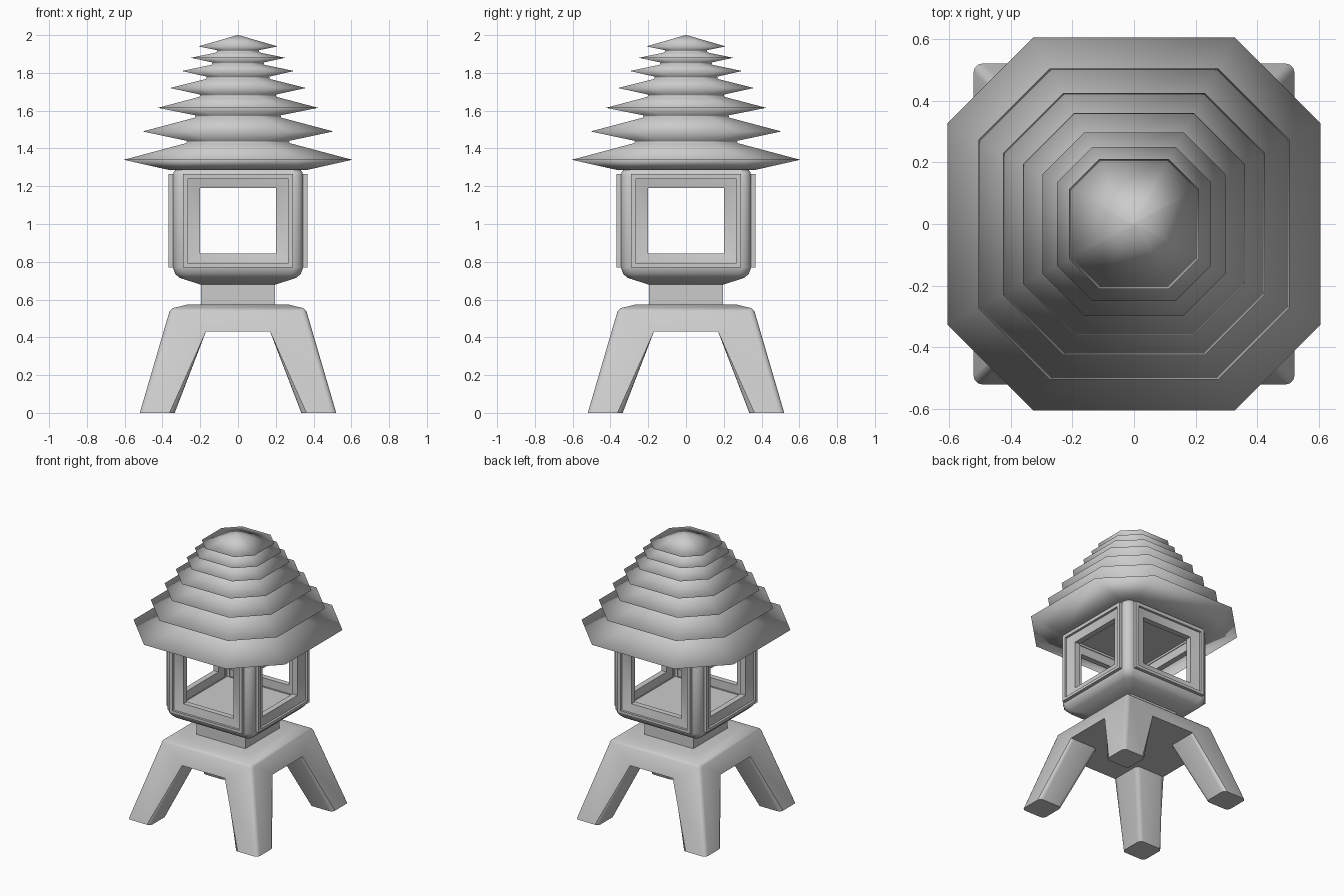
import bpy, bmesh, math
from mathutils import Matrix

if "Cube" in bpy.data.objects:
    bpy.data.objects.remove(bpy.data.objects["Cube"])


def finish(name, bm, angle=30):
    bmesh.ops.recalc_face_normals(bm, faces=bm.faces)
    me = bpy.data.meshes.new(name)
    bm.to_mesh(me)
    bm.free()
    ob = bpy.data.objects.new(name, me)
    bpy.context.collection.objects.link(ob)
    select(ob)
    if angle:
        bpy.ops.object.shade_smooth_by_angle(angle=math.radians(angle))
    return ob


def select(ob):
    bpy.ops.object.select_all(action='DESELECT')
    ob.select_set(True)
    bpy.context.view_layer.objects.active = ob


def loft(bm, rings, wrap=False):
    rows = [[bm.verts.new(p) for p in r] for r in rings]
    n = len(rows[0])
    pairs = list(zip(rows, rows[1:]))
    if wrap:
        pairs.append((rows[-1], rows[0]))
    for a, b in pairs:
        for i in range(n):
            j = (i + 1) % n
            bm.faces.new((a[i], a[j], b[j], b[i]))
    if not wrap:
        bm.faces.new(rows[0][::-1])
        bm.faces.new(rows[-1])


def octagon(r, z, k=0.54):
    c = r * k
    return [(r, -c, z), (r, c, z), (c, r, z), (-c, r, z),
            (-r, c, z), (-r, -c, z), (-c, -r, z), (c, -r, z)]


def rounded(r, z, rad=0.05, seg=4):
    pts = []
    for q in range(4):
        for s in range(seg + 1):
            a = math.pi / 2 * (q + s / seg)
            m = math.pi / 2 * q + math.pi / 4
            cx = math.copysign(r - rad, math.cos(m))
            cy = math.copysign(r - rad, math.sin(m))
            pts.append((cx + rad * math.cos(a), cy + rad * math.sin(a), z))
    return pts


def square(r, z):
    return [(r, -r, z), (r, r, z), (-r, r, z), (-r, -r, z)]


def box(name, x, y, z0, z1):
    bm = bmesh.new()
    loft(bm, [[(x, -y, z), (x, y, z), (-x, y, z), (-x, -y, z)] for z in (z0, z1)])
    return finish(name, bm, 0)


def cut(ob, cutter):
    m = ob.modifiers.new("cut", 'BOOLEAN')
    m.operation, m.solver, m.object = 'DIFFERENCE', 'EXACT', cutter
    select(ob)
    bpy.ops.object.modifier_apply(modifier=m.name)
    bpy.data.objects.remove(cutter)


# Four-legged base: tapered block with two crossing leg gaps
bm = bmesh.new()
loft(bm, [square(0.52, 0), square(0.362, 0.54), square(0.345, 0.555), square(0.27, 0.573)])
base = finish("leg_base", bm, 0)
slope = (0.335 - 0.17) / 0.43
for turn in (0, 90):
    bm = bmesh.new()
    w = 0.335 + 0.1 * slope
    loft(bm, [[(x, y, z) for x, z in ((-w, -0.1), (w, -0.1), (0.17, 0.43), (-0.17, 0.43))]
              for y in (-1, 1)])
    bm.transform(Matrix.Rotation(math.radians(turn), 4, 'Z'))
    cut(base, finish("gap", bm, 0))
bm = bmesh.new()
bm.from_mesh(base.data)
bmesh.ops.remove_doubles(bm, verts=bm.verts, dist=1e-4)
bmesh.ops.dissolve_limit(bm, angle_limit=0.02, verts=bm.verts, edges=bm.edges)


# Round the long leg edges, leaving feet and table edges crisp
def leg_edge(e):
    zs = sorted(v.co.z for v in e.verts)
    return zs[0] < 0.01 < zs[1]


bmesh.ops.bevel(bm, geom=[e for e in bm.edges if leg_edge(e)], offset=0.026,
                segments=3, profile=0.5, affect='EDGES')
bm.to_mesh(base.data)
bm.free()
select(base)
bpy.ops.object.shade_smooth_by_angle(angle=math.radians(32))

# Pedestal between base and lamp house
box("pedestal", 0.195, 0.195, 0.56, 0.69)

# Hollow lamp house with rounded corners and a tapered underside
bm = bmesh.new()
loft(bm, [rounded(r, z, rad) for r, z, rad in (
    (0.2, 0.68, 0.02), (0.31, 0.715, 0.04), (0.333, 0.737, 0.05), (0.345, 0.77, 0.05),
    (0.345, 1.25, 0.05), (0.34, 1.275, 0.05), (0.325, 1.295, 0.05))])
house = finish("lamp_house", bm, 0)
cut(house, box("hollow", 0.29, 0.29, 0.78, 1.265))
cut(house, box("opening_x", 1, 0.27, 0.785, 1.25))
cut(house, box("opening_y", 0.27, 1, 0.785, 1.25))
select(house)
bpy.ops.object.shade_smooth_by_angle(angle=math.radians(40))

# Stepped window frames on the four sides
profile = [(0.29, 0.77, 1.265, 0.295), (0.29, 0.77, 1.265, 0.368), (0.265, 0.79, 1.24, 0.368),
           (0.265, 0.79, 1.24, 0.352), (0.2, 0.845, 1.19, 0.335), (0.2, 0.845, 1.19, 0.295)]
for i, side in enumerate(("front", "right", "back", "left")):
    bm = bmesh.new()
    loft(bm, [[(-w, -d, a), (w, -d, a), (w, -d, b), (-w, -d, b)] for w, a, b, d in profile], wrap=True)
    bm.transform(Matrix.Rotation(i * math.pi / 2, 4, 'Z'))
    finish(side + "_window_frame", bm)

# Seven-tier roof: (rim radius, rim height, underside radius, underside height)
tiers = [(0.605, 1.34, 0.36, 1.285), (0.505, 1.49, 0.27, 1.44), (0.425, 1.615, 0.225, 1.575),
         (0.36, 1.72, 0.2, 1.685), (0.297, 1.81, 0.165, 1.78), (0.25, 1.88, 0.135, 1.855),
         (0.21, 1.94, 0.11, 1.92)]
bm = bmesh.new()
rings = []
for i, (r, z, ru, zu) in enumerate(tiers):
    rings += [octagon(ru, zu, 0.54 if i else 0.8), octagon(r, z)]
    if i + 1 < len(tiers):
        nr, nz = tiers[i + 1][2:]
        rings.append(octagon(nr + 0.004, nz - 0.012))
rings.append(octagon(0.004, 2.0))
loft(bm, rings)
finish("tiered_roof", bm, 180)
